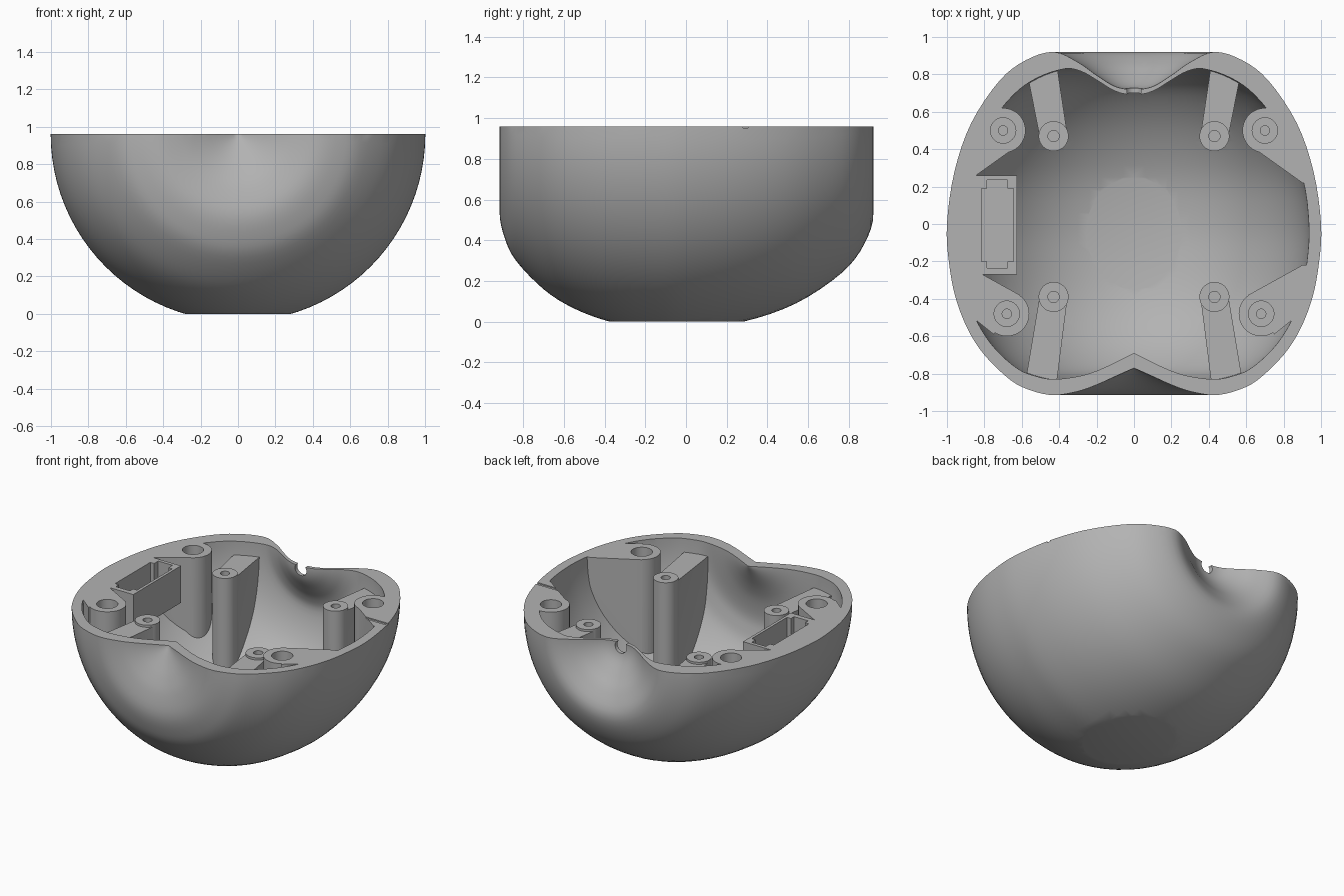
import bpy, bmesh, math
from mathutils import Vector, Matrix

if "Cube" in bpy.data.objects:
    bpy.data.objects.remove(bpy.data.objects["Cube"])

RIM = 0.96  # height of the cut plane, also the axis of the round body

grey = bpy.data.materials.new("plain grey")
grey.use_nodes = True
grey.diffuse_color = (0.45, 0.45, 0.45, 1)
grey.node_tree.nodes["Principled BSDF"].inputs["Base Color"].default_value = (0.45, 0.45, 0.45, 1)


def make(name, bm):
    bmesh.ops.recalc_face_normals(bm, faces=bm.faces)
    mesh = bpy.data.meshes.new(name)
    bm.to_mesh(mesh)
    bm.free()
    mesh.materials.append(grey)
    ob = bpy.data.objects.new(name, mesh)
    bpy.context.collection.objects.link(ob)
    return ob


def prism(name, points, low, high):
    bm = bmesh.new()
    face = bm.faces.new([bm.verts.new((x, y, low)) for x, y in points])
    top = bmesh.ops.extrude_face_region(bm, geom=[face])["geom"]
    verts = [v for v in top if isinstance(v, bmesh.types.BMVert)]
    bmesh.ops.translate(bm, verts=verts, vec=(0, 0, high - low))
    return make(name, bm)


def block(name, x0, x1, y0, y1, low, high):
    return prism(name, [(x0, y0), (x1, y0), (x1, y1), (x0, y1)], low, high)


def rod(name, x, y, radius, low, high):
    ring = [2 * math.pi * i / 40 for i in range(40)]
    return prism(name, [(x + radius * math.cos(a), y + radius * math.sin(a)) for a in ring], low, high)


def combine(target, operation, *others):
    for other in others:
        mod = target.modifiers.new("join", "BOOLEAN")
        mod.operation, mod.solver, mod.object = operation, "EXACT", other
        bpy.context.view_layer.update()
        graph = bpy.context.evaluated_depsgraph_get()
        mesh = bpy.data.meshes.new_from_object(target.evaluated_get(graph))
        target.modifiers.clear()
        target.data = mesh
        bpy.data.objects.remove(other)
    return target


def smooth_path(points, steps=4):
    # Catmull-Rom curve through the profile points
    p = [Vector(q) for q in points]
    p = [2 * p[0] - p[1]] + p + [2 * p[-1] - p[-2]]
    out = []
    for a, b, c, d in zip(p, p[1:], p[2:], p[3:]):
        for i in range(steps):
            t = i / steps
            out.append(0.5 * (2 * b + (c - a) * t + (2 * a - 5 * b + 4 * c - d) * t ** 2
                              + (3 * b - a - 3 * c + d) * t ** 3))
    return out + [p[-2]]


def revolve(name, points):
    bm = bmesh.new()
    verts = [bm.verts.new((max(r, 0), y, RIM)) for r, y in smooth_path(points)]
    verts[0].co.x = verts[-1].co.x = 0
    edges = [bm.edges.new(pair) for pair in zip(verts, verts[1:])]
    bmesh.ops.spin(bm, geom=verts + edges, cent=(0, 0, RIM), axis=(0, 1, 0),
                   angle=2 * math.pi, steps=96)
    bmesh.ops.remove_doubles(bm, verts=bm.verts, dist=0.0005)
    return make(name, bm)


# Outer and inner profile: radius and y, from back dimple to front dimple
outer = [(0, .715), (.1, .735), (.2, .795), (.3, .865), (.43, .92), (.58, .875), (.72, .765),
         (.87, .54), (.96, .28), (1, 0), (.99, -.2), (.955, -.39), (.89, -.56), (.8, -.7),
         (.66, -.835), (.55, -.89), (.43, -.915), (.3, -.895), (.2, -.86), (.1, -.815), (0, -.77)]
inner = [(0, .685), (.1, .71), (.2, .77), (.28, .815), (.37, .83), (.52, .78), (.65, .685),
         (.79, .5), (.9, .25), (.935, 0), (.925, -.2), (.89, -.39), (.83, -.54), (.74, -.67),
         (.62, -.775), (.52, -.815), (.43, -.83), (.3, -.815), (.2, -.785), (.1, -.74), (0, -.69)]
middle = [((a + c) / 2, (b + d) / 2) for (a, b), (c, d) in zip(outer, inner)]

# Hollow shell
shell = revolve("half_shell", outer)
cavity = combine(revolve("cavity", inner), "INTERSECT", block("floor_cut", -2, 2, -2, 2, 0.06, 3))
combine(shell, "DIFFERENCE", cavity)

# Screw bosses with webs, and posts with fins, mirrored left and right
ribs = []
holes = []
for s in (-1, 1):
    back_web = [(.62, .42), (.9, .22), (1.1, .22), (1.1, .62), (.71, .615)]
    front_web = [(.61, -.38), (.9, -.22), (1.1, -.22), (1.1, -.4), (.85, -.51), (.75, -.59)]
    for web, bx, by, post_y, end_y in ((back_web, .7, .5, .47, .9), (front_web, .68, -.48, -.39, -.9)):
        ribs.append(prism("web", [(s * x, y) for x, y in web], -0.1, 1.1))
        ribs.append(rod("boss", s * bx, by, 0.12, -0.1, 1.1))
        ribs.append(rod("post", s * .43, post_y, 0.08, -0.1, 0.88))
        fin = [(.355, post_y), (.505, post_y), (.59, end_y), (.42, end_y)]
        ribs.append(prism("fin", [(s * x, y) for x, y in fin], -0.1, 0.865))
        holes.append(rod("counterbore", s * bx, by, 0.068, 0.86, 1.2))
        holes.append(rod("pilot_hole", s * bx, by, 0.025, 0.6, 0.9))
        holes.append(rod("post_hole", s * .43, post_y, 0.03, 0.7, 1.2))

# Socket box on the right wall
socket = block("socket", -1.1, -.625, -.27, .26, 0.7, 1.1)
holes.append(block("socket_pocket", -.815, -.645, -.2, .19, 0.75, 1.2))
holes.append(block("socket_ends", -.785, -.675, -.235, .235, 0.75, 1.2))

inserts = combine(socket, "UNION", *ribs)
limit = combine(revolve("limit", middle), "INTERSECT", block("limit_cut", -2, 2, -2, 2, 0.03, 3))
combine(inserts, "INTERSECT", limit)
combine(shell, "UNION", inserts)

# Flat base and flat rim
combine(shell, "INTERSECT", block("slab", -2, 2, -2, 2, 0, RIM))

# Round notch at the back dimple and a fine groove in the left rim
notch = rod("notch", 0, 0, 0.045, -0.08, 0.08)
notch.data.transform(Matrix.Translation((0, .71, .935)) @ Matrix.Rotation(math.pi / 2, 4, "X"))
holes.append(notch)
holes.append(block("groove", .76, 1.1, .28, .305, RIM - 0.008, 1.1))
combine(shell, "DIFFERENCE", *holes)

bpy.ops.object.select_all(action="DESELECT")
shell.select_set(True)
bpy.context.view_layer.objects.active = shell
bpy.ops.object.shade_smooth_by_angle(angle=math.radians(30))
